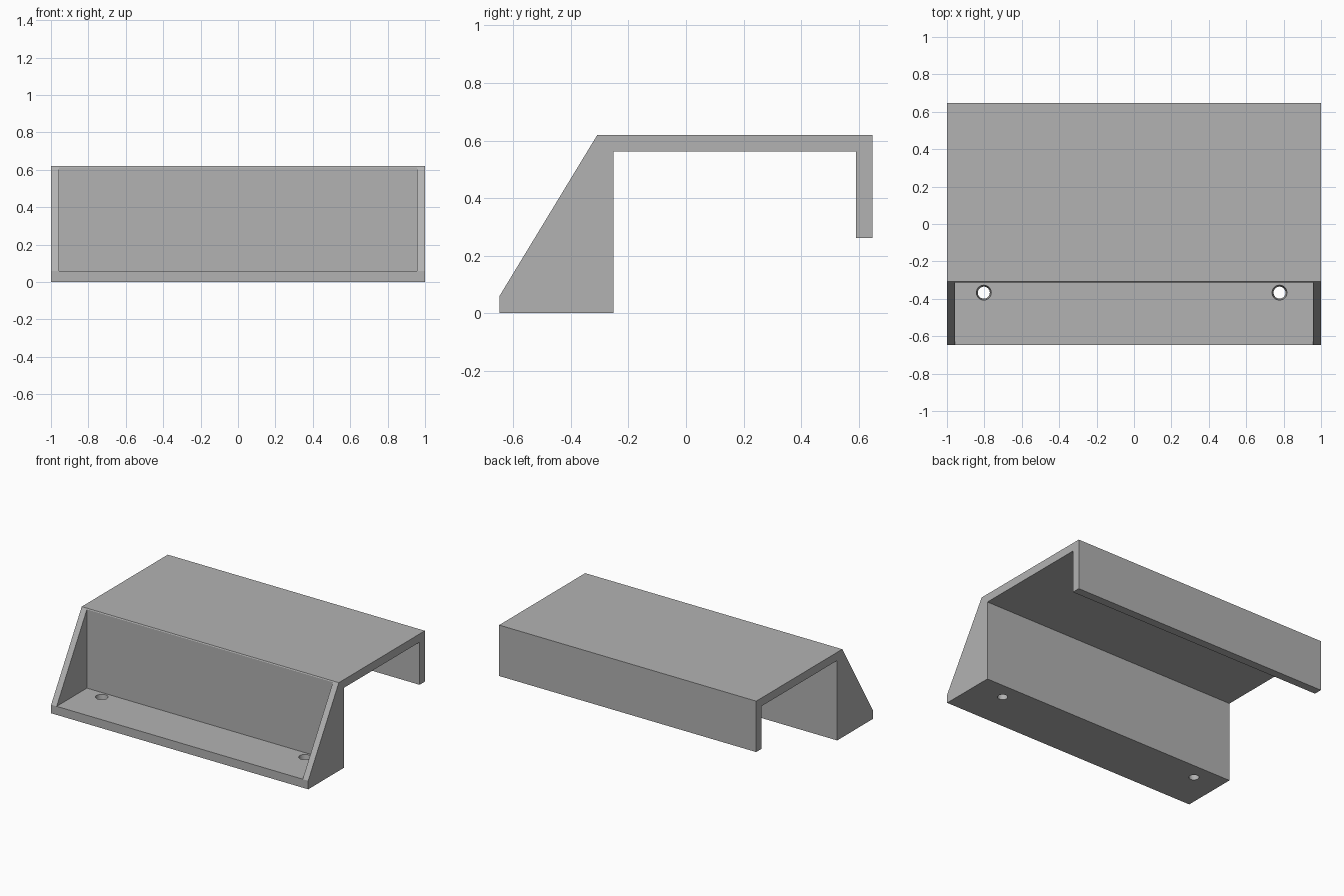
import bpy, bmesh
from mathutils import Matrix

if "Cube" in bpy.data.objects:
    bpy.data.objects.remove(bpy.data.objects["Cube"])

grey = bpy.data.materials.new("plain grey")
grey.diffuse_color = (0.448, 0.448, 0.448, 1)
grey.use_nodes = True
grey.node_tree.nodes["Principled BSDF"].inputs["Base Color"].default_value = grey.diffuse_color


def new_object(name, bm):
    bmesh.ops.recalc_face_normals(bm, faces=bm.faces)
    mesh = bpy.data.meshes.new(name)
    bm.to_mesh(mesh)
    bm.free()
    mesh.materials.append(grey)
    obj = bpy.data.objects.new(name, mesh)
    bpy.context.collection.objects.link(obj)
    return obj


def extrude_profile(name, points, half_width):
    """Extrude a (y, z) outline along x, centred on x = 0."""
    bm = bmesh.new()
    face = bm.faces.new([bm.verts.new((-half_width, y, z)) for y, z in points])
    ext = bmesh.ops.extrude_face_region(bm, geom=[face])
    verts = [g for g in ext["geom"] if isinstance(g, bmesh.types.BMVert)]
    bmesh.ops.translate(bm, verts=verts, vec=(2 * half_width, 0, 0))
    return new_object(name, bm)


def cut(target, cutter):
    mod = target.modifiers.new(cutter.name, 'BOOLEAN')
    mod.operation = 'DIFFERENCE'
    mod.solver = 'EXACT'
    mod.object = cutter
    cutter.hide_render = True
    cutter.hide_set(True)


# Bracket body: sloped front foot, flat top, short rear lip
bracket = extrude_profile("shelf_bracket", [
    (-0.648, 0), (-0.252, 0), (-0.252, 0.562), (0.59, 0.562), (0.59, 0.262),
    (0.648, 0.262), (0.648, 0.62), (-0.308, 0.62), (-0.648, 0.06)], 1.0)

# Open front pocket, leaving side cheeks, base plate and upright wall
pocket = extrude_profile("pocket_cutter", [
    (-0.8, 0.06), (-0.312, 0.06), (-0.312, 0.8), (-0.8, 0.8)], 0.957)
cut(bracket, pocket)

# Tapered screw holes through the base plate
for side, x in (("left", -0.803), ("right", 0.778)):
    bm = bmesh.new()
    bmesh.ops.create_cone(bm, cap_ends=True, segments=32, radius1=0.0307,
                          radius2=0.0413, depth=0.08,
                          matrix=Matrix.Translation((x, -0.367, 0.03)))
    cut(bracket, new_object(side + "_hole_cutter", bm))
